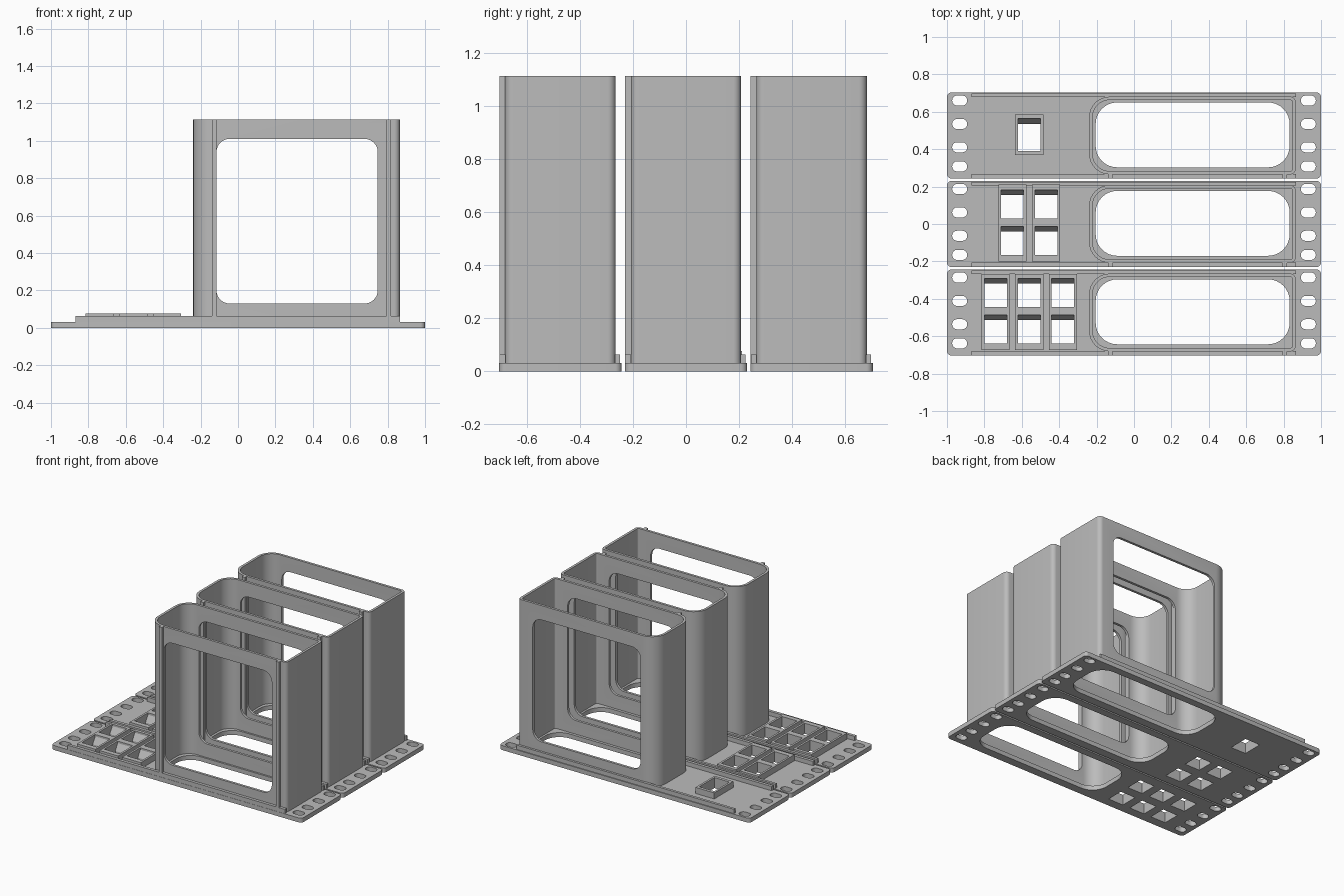
import bpy, bmesh, math
from mathutils import Vector

if "Cube" in bpy.data.objects:
    bpy.data.objects.remove(bpy.data.objects["Cube"])

grey = bpy.data.materials.new("plain grey")
grey.diffuse_color = (0.5, 0.5, 0.5, 1)
grey.use_nodes = True
grey.node_tree.nodes["Principled BSDF"].inputs["Base Color"].default_value = grey.diffuse_color


def rounded(a0, a1, b0, b1, radii, seg=8):
    """Rounded rectangle; radii run from the low-low corner anticlockwise."""
    pts = []
    corners = [(a0, b0, 1, 1), (a1, b0, -1, 1), (a1, b1, -1, -1), (a0, b1, 1, -1)]
    for i, ((a, b, sa, sb), r) in enumerate(zip(corners, radii)):
        for k in range(seg + 1):
            t = math.pi + (i + k / seg) * math.pi / 2
            pts.append((a + sa * r + r * math.cos(t), b + sb * r + r * math.sin(t)))
    return pts


def prism(name, pts, lo, hi, axis="z"):
    """Extrude a 2D outline along z, y (outline in xz) or x (outline in yz)."""
    place = {"z": lambda a, b, c: (a, b, c),
             "y": lambda a, b, c: (a, c, b),
             "x": lambda a, b, c: (c, a, b)}[axis]
    bm = bmesh.new()
    face = bm.faces.new([bm.verts.new(place(a, b, lo)) for a, b in pts])
    ext = bmesh.ops.extrude_face_region(bm, geom=[face])
    verts = [v for v in ext["geom"] if isinstance(v, bmesh.types.BMVert)]
    bmesh.ops.translate(bm, verts=verts, vec=Vector(place(0, 0, hi - lo)))
    bmesh.ops.recalc_face_normals(bm, faces=bm.faces)
    mesh = bpy.data.meshes.new(name)
    bm.to_mesh(mesh)
    bm.free()
    mesh.materials.append(grey)
    obj = bpy.data.objects.new(name, mesh)
    bpy.context.collection.objects.link(obj)
    return obj


def box(name, x0, x1, y0, y1, z0, z1):
    return prism(name, [(x0, y0), (x1, y0), (x1, y1), (x0, y1)], z0, z1)


def cut(obj, cutters):
    """Subtract each cutter and remove it."""
    bpy.context.view_layer.objects.active = obj
    for c in cutters:
        c.hide_render = True
        mod = obj.modifiers.new("cut", "BOOLEAN")
        mod.operation, mod.solver, mod.object = "DIFFERENCE", "EXACT", c
        bpy.ops.object.modifier_apply(modifier=mod.name)
        bpy.data.objects.remove(c)


def smooth(obj):
    bpy.ops.object.select_all(action="DESELECT")
    obj.select_set(True)
    bpy.context.view_layer.objects.active = obj
    bpy.ops.object.shade_smooth_by_angle(angle=math.radians(30))


def socket_hole(x, y, length):
    """Hole with a sloped back wall."""
    prof = [(y, -0.02), (y + length, -0.02), (y + length, 0.015),
            (y + length + 0.028, 0.062), (y + length + 0.028, 0.1), (y, 0.1)]
    return prism("socket_cutter", prof, x - 0.06, x + 0.06, "x")


def panel(tag, cy, columns, frame, holes, length):
    # Base plate, with mounting slots and the floor opening
    plate = prism("base_plate_" + tag, rounded(-1, 1, cy - 0.2305, cy + 0.2305, [0.025] * 4), 0, 0.032)
    cutters = [prism("floor_cutter", rounded(-0.205, 0.832, cy - 0.17, cy + 0.177, [0.115] * 4), -0.1, 0.1)]
    for x in (-0.932, 0.932):
        for dy in (0.187, 0.062, -0.063, -0.165):
            cutters.append(prism("slot_cutter", rounded(x - 0.04, x + 0.04, cy + dy - 0.027,
                                                        cy + dy + 0.027, [0.0265] * 4), -0.1, 0.1))
    cutters += [socket_hole(x, cy + h, length) for x in columns for h in holes]
    cut(plate, cutters)
    smooth(plate)

    # Raised socket frames
    for i, x in enumerate(columns):
        f = box(f"socket_frame_{tag}_{i + 1}", x - 0.075, x + 0.075,
                cy + frame[0], cy + frame[1], 0.03, 0.076)
        cut(f, [socket_hole(x, cy + h, length) for h in holes])

    # Stiffening lips and full-height front ribs
    box("front_lip_" + tag, -0.87, 0.865, cy - 0.229, cy - 0.207, 0.03, 0.063)
    box("back_lip_" + tag, -0.87, 0.865, cy + 0.205, cy + 0.224, 0.03, 0.063)
    for i, x in enumerate((-0.128, 0.806)):
        box(f"front_rib_{tag}_{i + 1}", x - 0.012, x + 0.012, cy - 0.2295, cy - 0.2, 0.03, 1.113)

    # Open-topped cage with large windows front and back
    cage = prism("cage_" + tag, rounded(-0.24, 0.865, cy - 0.208, cy + 0.208, [0.11, 0.03, 0.03, 0.11]), 0.03, 1.113)
    cut(cage, [
        prism("inside_cutter", rounded(-0.222, 0.847, cy - 0.19, cy + 0.19, [0.092, 0.012, 0.012, 0.092]), -0.1, 1.3),
        prism("window_cutter", rounded(-0.115, 0.747, 0.13, 1.01, [0.07] * 4), cy - 0.4, cy + 0.4, "y")])
    smooth(cage)


pair = (-0.165, 0.03)
panel("front", -0.473, (-0.74, -0.56, -0.38), (-0.2, 0.205), pair, 0.124)
panel("middle", 0.0, (-0.65, -0.47), (-0.2, 0.21), pair, 0.124)
panel("back", 0.473, (-0.56,), (-0.105, 0.112), (-0.083,), 0.145)
